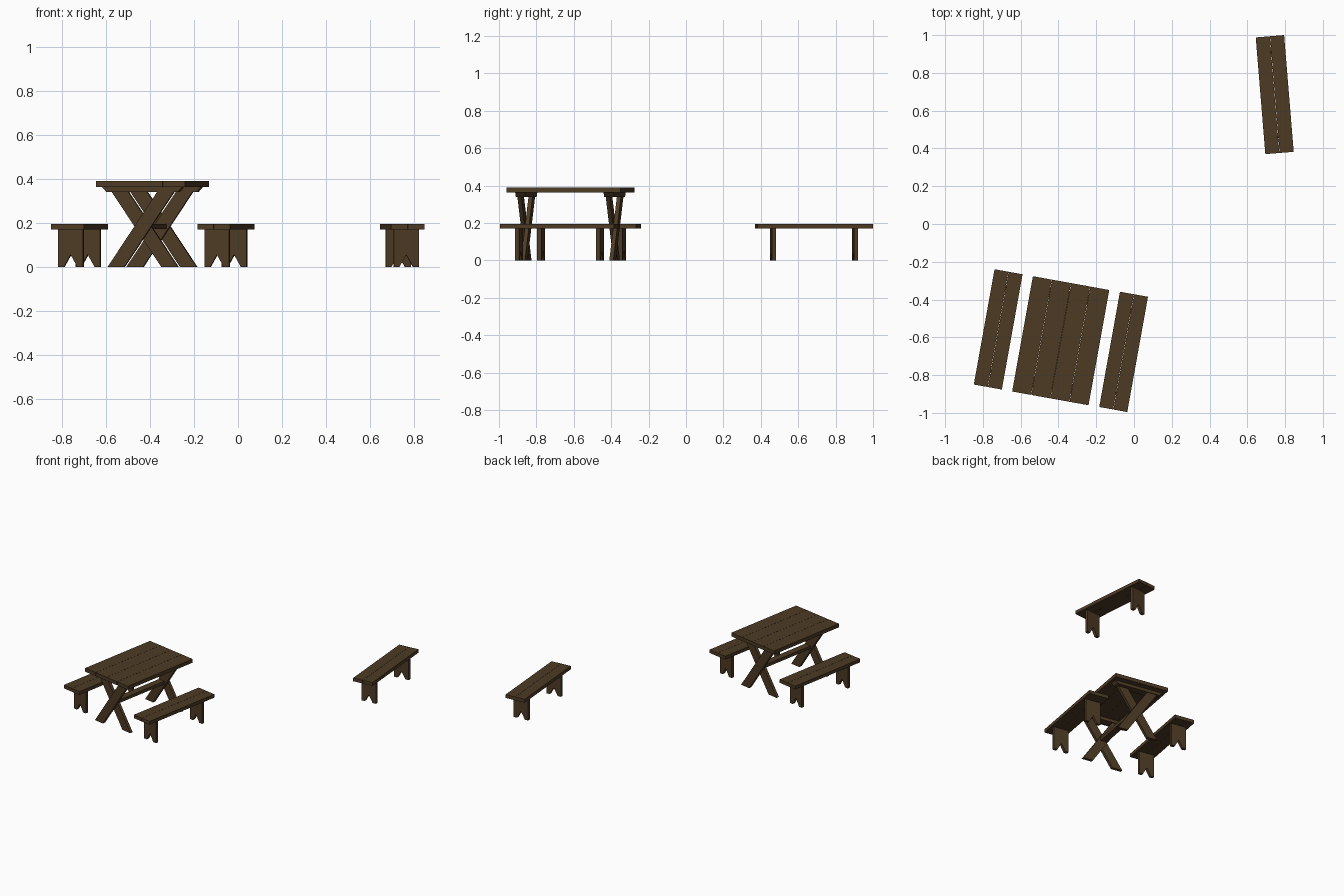
import bpy, bmesh
from math import radians
from mathutils import Matrix

if "Cube" in bpy.data.objects:
    bpy.data.objects.remove(bpy.data.objects["Cube"])

wood = bpy.data.materials.new("dark_wood")
wood.diffuse_color = (0.075, 0.043, 0.018, 1)
wood.use_nodes = True
wood.node_tree.nodes["Principled BSDF"].inputs["Base Color"].default_value = wood.diffuse_color


def prism(name, profile, y0, y1, place):
    """Extrude an (x, z) profile from y0 to y1 and place it in the scene."""
    bm = bmesh.new()
    face = bm.faces.new([bm.verts.new((x, y0, z)) for x, z in profile])
    ext = bmesh.ops.extrude_face_region(bm, geom=[face])
    verts = [v for v in ext["geom"] if isinstance(v, bmesh.types.BMVert)]
    bmesh.ops.translate(bm, verts=verts, vec=(0, y1 - y0, 0))
    bmesh.ops.recalc_face_normals(bm, faces=bm.faces)
    mesh = bpy.data.meshes.new(name)
    bm.to_mesh(mesh)
    bm.free()
    mesh.materials.append(wood)
    ob = bpy.data.objects.new(name, mesh)
    ob.matrix_world = place
    bpy.context.collection.objects.link(ob)
    return ob


def rect(x0, x1, z0, z1):
    return [(x0, z0), (x1, z0), (x1, z1), (x0, z1)]


def planks(name, count, width, length, z0, z1, place):
    """Row of boards with hairline seams."""
    w = width / count
    for i in range(count):
        x = -width / 2 + i * w
        prism(f"{name}_{i + 1}", rect(x + 0.0006, x + w - 0.0006, z0, z1),
              -length / 2, length / 2, place)


def placement(x, y, deg):
    return Matrix.Translation((x, y, 0)) @ Matrix.Rotation(radians(deg), 4, 'Z')


def bench(name, x, y, deg):
    place = placement(x, y, deg)
    planks(f"{name}_seat_plank", 2, 0.152, 0.62, 0.17, 0.195, place)
    # board legs with a V notch between the feet
    leg = [(-0.057, 0), (-0.031, 0), (0, 0.055), (0.031, 0), (0.057, 0),
           (0.057, 0.17), (-0.057, 0.17)]
    for side, c in (("front", -0.22), ("back", 0.22)):
        prism(f"{name}_{side}_leg", leg, c - 0.011, c + 0.011, place)


def table(x, y, deg):
    place = placement(x, y, deg)
    planks("table_top_plank", 4, 0.412, 0.62, 0.363, 0.39, place)
    # crossed legs and tapered cleat at each end
    for side, turn in (("front", 0), ("back", 180)):
        end = place @ Matrix.Rotation(radians(turn), 4, 'Z')
        c = -0.24
        slant = [(-0.16, 0), (-0.083, 0), (0.16, 0.362), (0.083, 0.362)]
        prism(f"table_{side}_outer_leg", slant, c - 0.022, c, end)
        prism(f"table_{side}_inner_leg", [(-a, b) for a, b in slant],
              c, c + 0.022, end)
        prism(f"table_{side}_cleat",
              [(-0.165, 0.34), (0.165, 0.34), (0.185, 0.363), (-0.185, 0.363)],
              c - 0.027, c + 0.027, end)
    # stretcher joining the two crossings
    prism("table_stretcher", rect(-0.025, 0.025, 0.172, 0.195),
          -0.235, 0.235, place)


table(-0.388, -0.618, -10.2)
bench("left_bench", -0.719, -0.558, -10.2)
bench("right_bench", -0.055, -0.677, -10.2)
bench("far_bench", 0.745, 0.685, 4.7)
